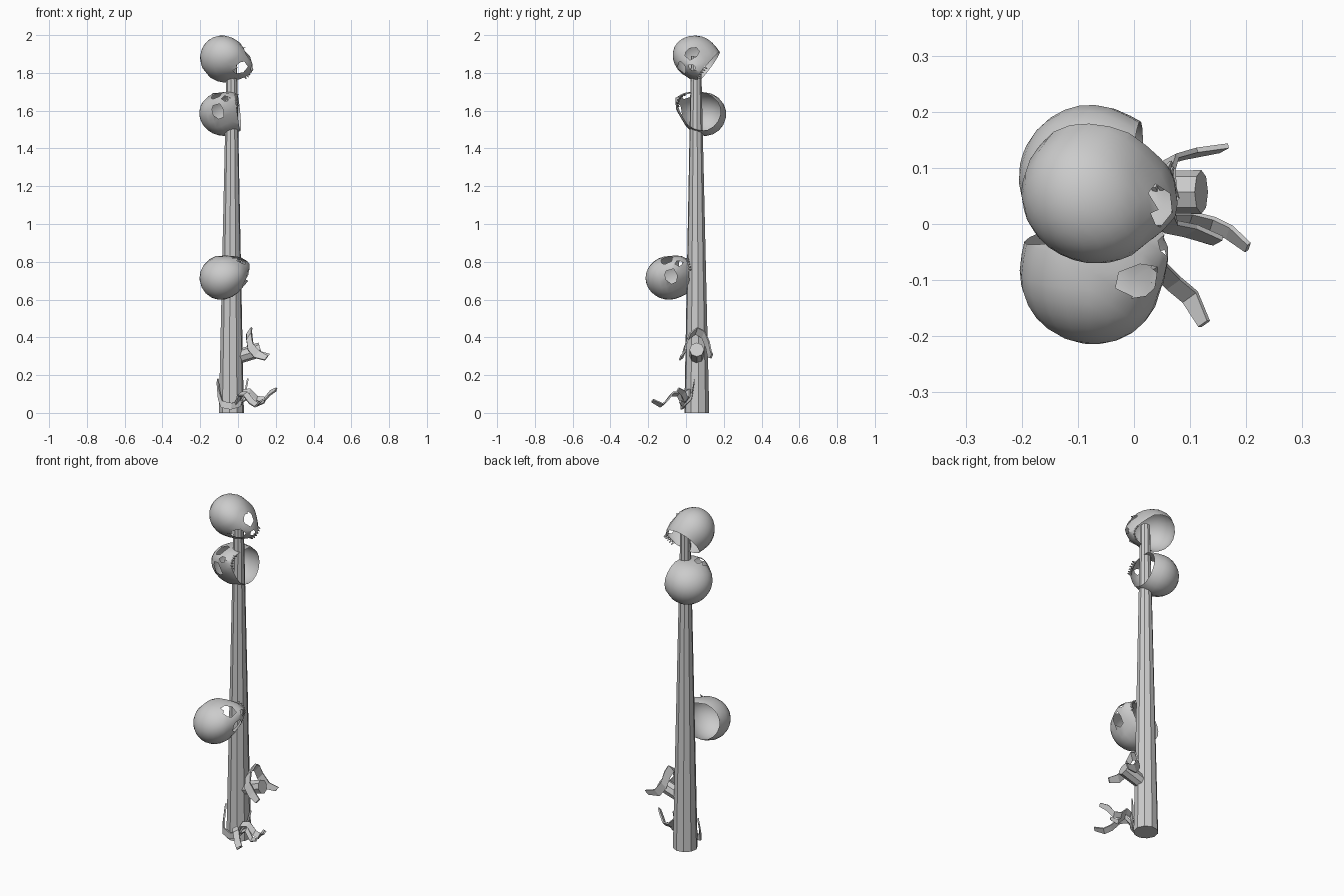
import bpy, bmesh, math
from mathutils import Vector, Matrix

if "Cube" in bpy.data.objects:
    bpy.data.objects.remove(bpy.data.objects["Cube"])


def add_mesh(name, bm, smooth=None):
    me = bpy.data.meshes.new(name)
    bm.to_mesh(me)
    bm.free()
    ob = bpy.data.objects.new(name, me)
    bpy.context.collection.objects.link(ob)
    if smooth:
        bpy.ops.object.select_all(action='DESELECT')
        ob.select_set(True)
        bpy.context.view_layer.objects.active = ob
        bpy.ops.object.shade_smooth_by_angle(angle=math.radians(smooth))
    return ob


def tapered_rod(name, start, end, r1, r2, sides):
    start, end = Vector(start), Vector(end)
    axis = end - start
    bm = bmesh.new()
    bmesh.ops.create_cone(bm, cap_ends=True, segments=sides, radius1=r1, radius2=r2, depth=axis.length)
    m = Matrix.Translation((start + end) / 2) @ axis.to_track_quat('Z', 'Y').to_matrix().to_4x4()
    bm.transform(m)
    return add_mesh(name, bm)


def skull(name, centre, face, down):
    """Hollow skull without a jaw; local -Y is the face and +Z the crown."""
    bm = bmesh.new()
    bmesh.ops.create_uvsphere(bm, u_segments=20, v_segments=14, radius=1)
    for v in bm.verts:
        x, y, z = v.co
        t = max(0, -y) * max(0, 0.15 - z)
        flare = 1 + 0.25 * max(0, -z - 0.3)
        width = (0.114 + 0.012 * y) * flare
        v.co = (x * width * (1 - 0.5 * t), y * 0.13 * flare - 0.05 * t, z * (0.127 if z > 0 else 0.14))
    # open underside, sloping up to the back of the head
    bmesh.ops.bisect_plane(bm, geom=bm.verts[:] + bm.edges[:] + bm.faces[:], dist=1e-5,
                           plane_co=(0, -0.1, -0.112), plane_no=(0, 0.26, -0.96), clear_outer=True)
    # eye sockets and nose
    holes = [(-0.047, -0.012, 0.033, 0.033), (0.047, -0.012, 0.033, 0.033), (0, -0.066, 0.016, 0.022)]
    for hx, hz, rx, rz in holes:
        def dist(p):
            return math.hypot((p.x - hx) / rx, (p.z - hz) / rz)
        doomed = [f for f in bm.faces if f.calc_center_median().y < 0
                  and dist(f.calc_center_median()) < 0.95]
        edge_verts = {v for f in doomed for v in f.verts if any(g not in doomed for g in v.link_faces)}
        for v in edge_verts:
            d = max(dist(v.co), 0.3)
            v.co.x = hx + (v.co.x - hx) / d
            v.co.z = hz + (v.co.z - hz) / d
        bmesh.ops.delete(bm, geom=doomed, context='FACES')
    # upper teeth
    for i in range(6):
        a = (i - 2.5) * 0.3
        m = Matrix.Translation((0.05 * math.sin(a), -0.058 - 0.05 * math.cos(a), -0.115))
        bmesh.ops.create_cone(bm, cap_ends=True, segments=4, radius1=0.003, radius2=0.007,
                              depth=0.02, matrix=m)
    y_axis = -Vector(face).normalized()
    up = -Vector(down)
    z_axis = (up - y_axis * up.dot(y_axis)).normalized()
    x_axis = y_axis.cross(z_axis)
    m = Matrix((x_axis, y_axis, z_axis)).transposed().to_4x4()
    bm.transform(Matrix.Translation(centre) @ m)
    return add_mesh(name, bm, 40)


def cloth_strip(name, points, across, width=0.026):
    """Flat torn strip following the points, narrowing at both ends."""
    bm = bmesh.new()
    across = Vector(across).normalized()
    rows = []
    for i, p in enumerate(points):
        w = width * (0.65 if i in (0, len(points) - 1) else 1) / 2
        rows.append([bm.verts.new(Vector(p) + across * s * w) for s in (-1, 1)])
    for a, b in zip(rows, rows[1:]):
        bm.faces.new((a[0], a[1], b[1], b[0]))
    ob = add_mesh(name, bm)
    mod = ob.modifiers.new("thickness", 'SOLIDIFY')
    mod.thickness = 0.009
    mod.offset = 0
    return ob


# Pole and side peg
tapered_rod("pole", (-0.035, 0.057, 0), (-0.033, 0.053, 1.89), 0.067, 0.027, 10)
tapered_rod("side_peg", (-0.02, 0.057, 0.29), (0.12, 0.057, 0.335), 0.037, 0.039, 8)

# Skulls
skull("top_skull", (-0.072, 0.052, 1.878), (0.9, -0.5, -0.05), (0.35, 0.66, -0.6))
skull("middle_skull", (-0.078, 0.085, 1.588), (-0.35, -0.78, 0.42), (0.85, -0.45, 0.3))
skull("lower_skull", (-0.075, -0.088, 0.72), (0.94, -0.12, 0.4), (0.0, 0.95, 0.25))

# Cloth strip draped over the peg
cloth_strip("peg_cloth", [(0.16, 0.135, 0.30), (0.10, 0.125, 0.31), (0.065, 0.115, 0.36),
                          (0.058, 0.092, 0.415), (0.06, 0.055, 0.435), (0.058, 0.015, 0.405),
                          (0.065, -0.005, 0.35), (0.10, -0.012, 0.31), (0.15, -0.03, 0.29)],
            (0.55, 0.3, 0.75), 0.045)

# Cloth strips tied round the foot of the pole
cloth_strip("foot_wrap", [(-0.108, 0.04, 0.17), (-0.1, 0.01, 0.09), (-0.085, -0.01, 0.045),
                          (-0.035, -0.025, 0.035), (0.015, -0.01, 0.05), (0.035, 0.03, 0.09),
                          (0.05, 0.045, 0.17)], (0.2, 0, 1), 0.036)
cloth_strip("foot_tail_front", [(-0.01, -0.01, 0.04), (0.01, -0.04, 0.1), (0.04, -0.075, 0.1),
                                (0.07, -0.105, 0.06), (0.1, -0.13, 0.04), (0.125, -0.178, 0.065)],
            (0.7, 0.5, 0.5), 0.034)
cloth_strip("foot_tail_side", [(0.0, 0.0, 0.05), (0.025, 0.0, 0.11), (0.06, 0.01, 0.115),
                               (0.1, 0.01, 0.075), (0.14, 0.0, 0.07), (0.17, -0.015, 0.105),
                               (0.203, -0.042, 0.125)], (0.2, 0.6, 0.75), 0.032)
cloth_strip("foot_tail_low", [(0.02, 0.0, 0.06), (0.06, -0.005, 0.09), (0.1, -0.015, 0.045),
                              (0.14, -0.03, 0.06)], (0.2, 0.5, 0.8), 0.026)
